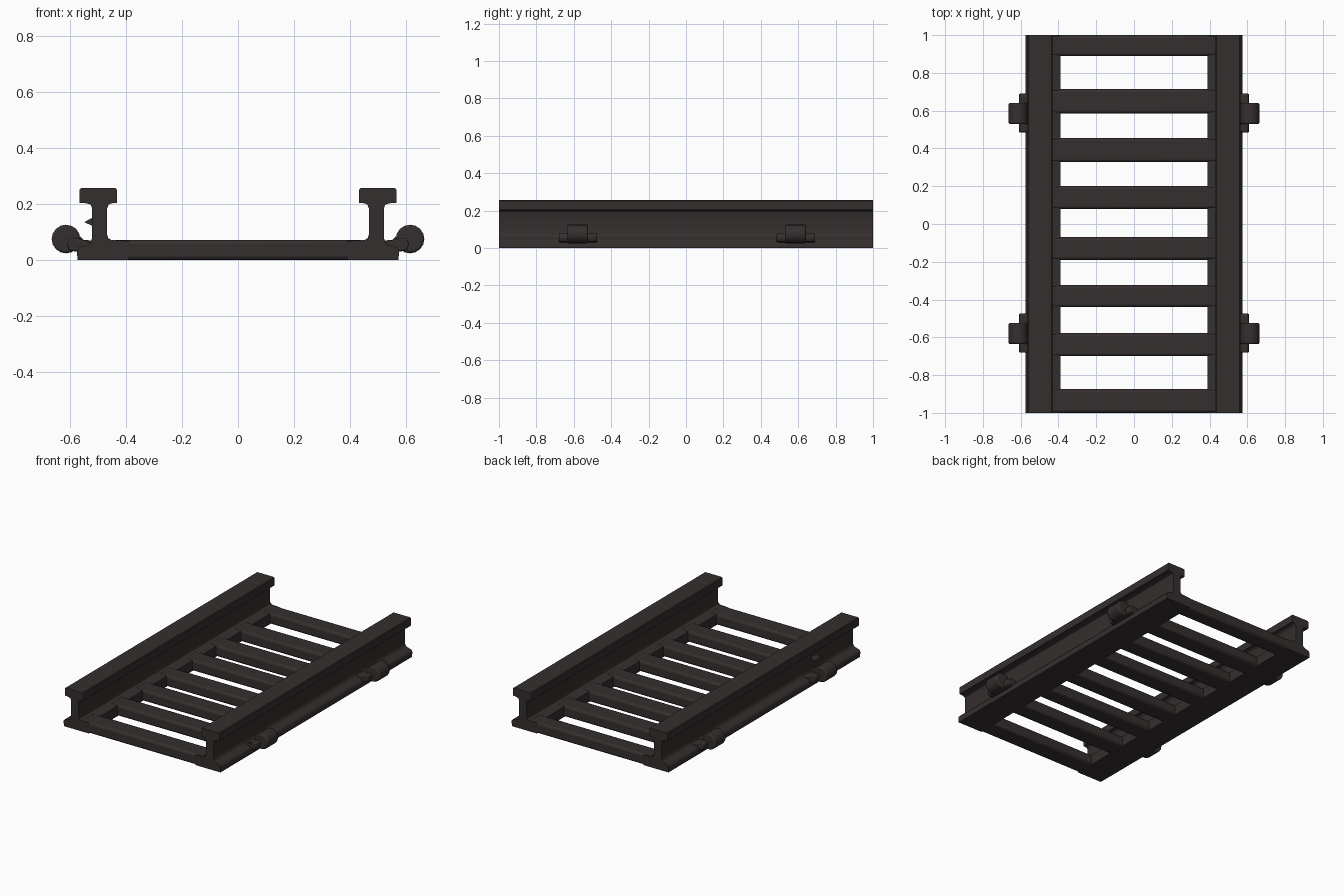
import bpy, bmesh, math
from mathutils import Matrix, Vector

if "Cube" in bpy.data.objects:
    bpy.data.objects.remove(bpy.data.objects["Cube"])

mat = bpy.data.materials.new("dark_brown_iron")
mat.diffuse_color = (0.036, 0.028, 0.028, 1)
mat.use_nodes = True
mat.node_tree.nodes["Principled BSDF"].inputs["Base Color"].default_value = mat.diffuse_color


def finish(name, bm, bevel=0.0, segments=2):
    bmesh.ops.recalc_face_normals(bm, faces=bm.faces)
    me = bpy.data.meshes.new(name)
    bm.to_mesh(me)
    bm.free()
    me.materials.append(mat)
    ob = bpy.data.objects.new(name, me)
    bpy.context.collection.objects.link(ob)
    if bevel:
        m = ob.modifiers.new("soft_edges", "BEVEL")
        m.width, m.segments = bevel, segments
        m.limit_method, m.angle_limit = "ANGLE", math.radians(40)
    bpy.ops.object.select_all(action="DESELECT")
    bpy.context.view_layer.objects.active = ob
    ob.select_set(True)
    bpy.ops.object.shade_smooth_by_angle(angle=math.radians(40))
    return ob


def prism(name, pts, y0, y1, side=1, bevel=0.0):
    # XZ profile extruded along y; side = -1 mirrors it across x = 0
    bm = bmesh.new()
    f = bm.faces.new([bm.verts.new((side * x, y0, z)) for x, z in pts])
    g = bmesh.ops.extrude_face_region(bm, geom=[f])
    vs = [v for v in g["geom"] if isinstance(v, bmesh.types.BMVert)]
    bmesh.ops.translate(bm, verts=vs, vec=(0, y1 - y0, 0))
    return finish(name, bm, bevel)


def box(name, x0, x1, y0, y1, z0, z1, bevel=0.0):
    return prism(name, [(x0, z0), (x1, z0), (x1, z1), (x0, z1)], y0, y1, 1, bevel)


def cylinder(name, loc, axis, radius, depth, sides, bevel=0.0):
    bm = bmesh.new()
    rot = Vector(axis).to_track_quat("Z", "Y").to_matrix().to_4x4()
    bmesh.ops.create_cone(bm, cap_ends=True, segments=sides, radius1=radius,
                          radius2=radius, depth=depth,
                          matrix=Matrix.Translation(loc) @ rot)
    return finish(name, bm, bevel)


# Rail section: flanged foot, filleted web, square head
rail = [(0.39, 0.0), (0.572, 0.0), (0.574, 0.035), (0.566, 0.046),
        (0.535, 0.055), (0.524, 0.064), (0.52, 0.08),
        (0.52, 0.185), (0.525, 0.197), (0.537, 0.202), (0.564, 0.204),
        (0.564, 0.252), (0.559, 0.257), (0.437, 0.257), (0.432, 0.252),
        (0.432, 0.204), (0.452, 0.202), (0.461, 0.197), (0.466, 0.185),
        (0.466, 0.09), (0.462, 0.078), (0.45, 0.071), (0.39, 0.068)]
for side, word in ((-1, "left"), (1, "right")):
    prism(f"{word}_rail", rail, -1, 1, side)

# Cross ties
ties = [(-1, -0.873), (-0.70, -0.577), (-0.44, -0.323), (-0.19, -0.07),
        (0.08, 0.20), (0.328, 0.455), (0.586, 0.714), (0.889, 1)]
for i, (a, b) in enumerate(ties):
    box(f"cross_tie_{i + 1}", -0.45, 0.45, a, b, 0.0, 0.072, 0.014)

# Fastening clips: round knuckle, winged bar and a stem running into the web
for side, word in ((-1, "left"), (1, "right")):
    for y in (-0.58, 0.585):
        end = "front" if y < 0 else "back"
        cylinder(f"{word}_{end}_clip_knuckle", (side * 0.613, y, 0.075),
                 (0, 1, 0), 0.051, 0.112, 16, 0.008)
        prism(f"{word}_{end}_clip_wing",
              [(0.51, 0.045), (0.575, 0.03), (0.602, 0.034), (0.61, 0.055),
               (0.602, 0.078), (0.575, 0.078), (0.51, 0.06)],
              y - 0.1, y + 0.105, side, 0.006)
        prism(f"{word}_{end}_clip_stem",
              [(0.50, 0.045), (0.59, 0.04), (0.605, 0.10), (0.575, 0.095),
               (0.55, 0.072), (0.50, 0.068)],
              y - 0.045, y + 0.045, side, 0.006)

# Small spur on the outer face of the left web
prism("left_web_spur", [(0.51, 0.118), (0.548, 0.135), (0.51, 0.156)],
      -0.62, -0.56, -1)
